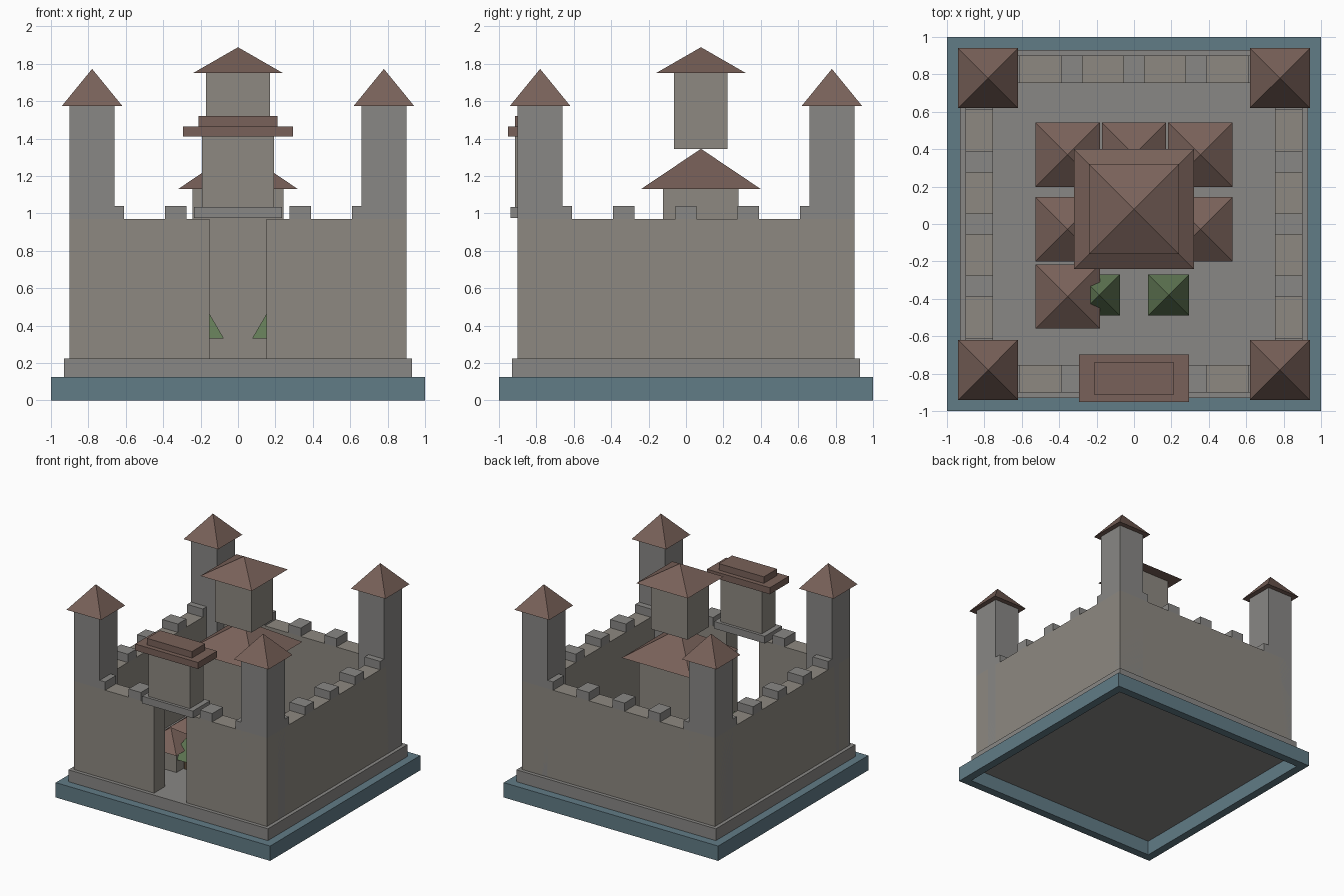
import bpy
import bmesh
from mathutils import Matrix
from math import radians

if "Cube" in bpy.data.objects:
    bpy.data.objects.remove(bpy.data.objects["Cube"])


def material(name, rgb):
    m = bpy.data.materials.new(name)
    m.diffuse_color = (*rgb, 1)
    m.use_nodes = True
    m.node_tree.nodes["Principled BSDF"].inputs["Base Color"].default_value = m.diffuse_color
    return m


WATER = material("water", (0.12, 0.20, 0.24))
WALL = material("wall_stone", (0.27, 0.25, 0.22))
STONE = material("grey_stone", (0.25, 0.245, 0.235))
ROOF = material("roof_tile", (0.19, 0.12, 0.10))
LEAF = material("leaf", (0.12, 0.19, 0.09))
WOOD = material("trunk_wood", (0.12, 0.08, 0.05))


def finish(name, bm, mat):
    me = bpy.data.meshes.new(name)
    bm.to_mesh(me)
    bm.free()
    me.materials.append(mat)
    ob = bpy.data.objects.new(name, me)
    bpy.context.collection.objects.link(ob)
    return ob


def box(name, x0, x1, y0, y1, z0, z1, mat):
    bm = bmesh.new()
    centre = Matrix.Translation(((x0 + x1) / 2, (y0 + y1) / 2, (z0 + z1) / 2))
    size = Matrix.Diagonal((x1 - x0, y1 - y0, z1 - z0, 1))
    bmesh.ops.create_cube(bm, size=1, matrix=centre @ size)
    return finish(name, bm, mat)


def block(name, x, y, hx, hy, z0, z1, mat):
    return box(name, x - hx, x + hx, y - hy, y + hy, z0, z1, mat)


def pyramid(name, x, y, half, z0, z1, mat):
    bm = bmesh.new()
    place = Matrix.Translation((x, y, (z0 + z1) / 2)) @ Matrix.Rotation(radians(45), 4, 'Z')
    bmesh.ops.create_cone(bm, cap_ends=True, segments=4, radius1=half * 2 ** 0.5,
                          radius2=0, depth=z1 - z0, matrix=place)
    bmesh.ops.remove_doubles(bm, verts=bm.verts, dist=1e-5)
    return finish(name, bm, mat)


# Moat: an open square ring around the plinth
bm = bmesh.new()
rings = []
for h, z in ((1, 0), (1, 0.125), (0.93, 0.125), (0.93, 0)):
    rings.append([bm.verts.new((sx * h, sy * h, z))
                  for sx, sy in ((-1, -1), (1, -1), (1, 1), (-1, 1))])
for i in range(4):
    a, b = rings[i], rings[(i + 1) % 4]
    for j in range(4):
        k = (j + 1) % 4
        bm.faces.new((a[j], a[k], b[k], b[j]))
bmesh.ops.recalc_face_normals(bm, faces=bm.faces)
finish("moat", bm, WATER)

# Plinth and courtyard ground
G = 0.225
block("plinth", 0, 0, 0.93, 0.93, 0.125, G, STONE)

# Curtain walls, with the front one split by the gate opening
IN, OUT, TOP = 0.755, 0.90, 0.97
box("back_wall", -OUT, OUT, IN, OUT, G, TOP, WALL)
for s, side in ((-1, "left"), (1, "right")):
    xa, xb = sorted((s * IN, s * OUT))
    box(side + "_wall", xa, xb, -IN, IN, G, TOP, WALL)
    xa, xb = sorted((s * 0.152, s * OUT))
    box("front_wall_" + side, xa, xb, -OUT, -IN, G, TOP, WALL)

# Merlons along all four walls
mid, ht = (IN + OUT) / 2, (OUT - IN) / 2
for i in range(-2, 3):
    t = i * 0.333
    for s in (-1, 1):
        block("side_merlon", s * mid, t, ht, 0.057, TOP, 1.04, STONE)
        if not (s < 0 and i == 0):
            block("end_merlon", t, s * mid, 0.057, ht, TOP, 1.04, STONE)

# Corner towers
for sx in (-1, 1):
    for sy in (-1, 1):
        block("tower", sx * 0.78, sy * 0.78, 0.12, 0.12, G, 1.575, STONE)
        pyramid("tower_roof", sx * 0.78, sy * 0.78, 0.161, 1.575, 1.772, ROOF)

# Gatehouse over the opening
GY = -0.825
block("gate_ledge", 0, GY, 0.236, 0.114, 0.975, 1.035, STONE)
block("gatehouse", 0, GY, 0.192, 0.09, 1.035, 1.41, WALL)
block("gate_roof_lower", 0, GY, 0.293, 0.127, 1.41, 1.465, ROOF)
block("gate_roof_upper", 0, GY, 0.21, 0.088, 1.465, 1.52, ROOF)

# Keep: two storeys, each with a hipped roof
KY = 0.08
block("keep_lower", 0, KY, 0.243, 0.202, G, 1.13, WALL)
pyramid("keep_lower_roof", 0, KY, 0.32, 1.13, 1.345, ROOF)
block("keep_upper", 0, KY, 0.17, 0.143, 1.345, 1.75, WALL)
pyramid("keep_upper_roof", 0, KY, 0.24, 1.75, 1.888, ROOF)

# Courtyard houses
for x, y in ((-0.355, 0.37), (0, 0.37), (0.355, 0.37),
             (-0.355, -0.028), (0.355, -0.028), (-0.355, -0.388)):
    block("house", x, y, 0.13, 0.11, G, 0.40, WALL)
    pyramid("house_roof", x, y, 0.172, 0.40, 0.53, ROOF)

# Trees
for s in (-1, 1):
    block("tree_trunk", s * 0.185, -0.38, 0.03, 0.03, G, 0.33, WOOD)
    pyramid("tree_crown", s * 0.185, -0.38, 0.11, 0.33, 0.518, LEAF)
